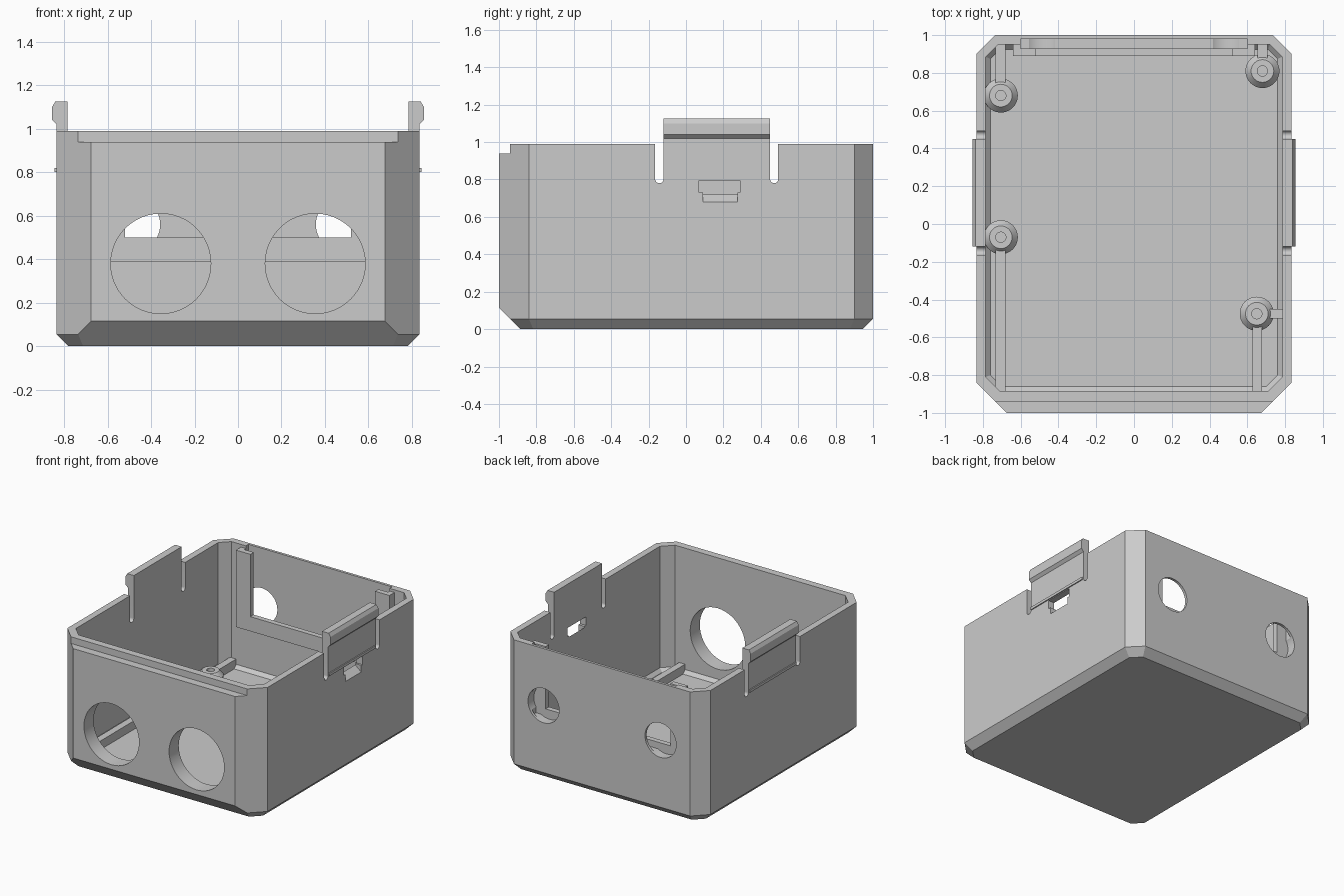
import bpy, bmesh, math
from mathutils import Vector, Matrix

if "Cube" in bpy.data.objects:
    bpy.data.objects.remove(bpy.data.objects["Cube"])

grey = bpy.data.materials.new("light_grey")
grey.diffuse_color = (0.6, 0.6, 0.6, 1)
grey.use_nodes = True
grey.node_tree.nodes["Principled BSDF"].inputs["Base Color"].default_value = grey.diffuse_color


def finish(name, bm):
    bmesh.ops.remove_doubles(bm, verts=bm.verts, dist=1e-5)
    bmesh.ops.recalc_face_normals(bm, faces=bm.faces)
    me = bpy.data.meshes.new(name)
    bm.to_mesh(me)
    bm.free()
    ob = bpy.data.objects.new(name, me)
    bpy.context.collection.objects.link(ob)
    me.materials.append(grey)
    return ob


def box(name, x0, x1, y0, y1, z0, z1):
    bm = bmesh.new()
    bmesh.ops.create_cube(bm, size=1)
    for v in bm.verts:
        v.co = ((x0 + x1) / 2 + v.co.x * (x1 - x0),
                (y0 + y1) / 2 + v.co.y * (y1 - y0),
                (z0 + z1) / 2 + v.co.z * (z1 - z0))
    return finish(name, bm)


def cylinder(name, centre, r, depth, axis):
    bm = bmesh.new()
    rot = Matrix.Rotation(math.pi / 2, 4, 'X' if axis == 'y' else 'Y')
    bmesh.ops.create_cone(bm, cap_ends=True, segments=48, radius1=r, radius2=r,
                          depth=depth, matrix=Matrix.Translation(centre) @ rot)
    return finish(name, bm)


def extrude_y(name, profile, y0, y1):
    """Solid from an x-z profile running along y."""
    bm = bmesh.new()
    f = bm.faces.new([bm.verts.new((x, y0, z)) for x, z in profile])
    g = bmesh.ops.extrude_face_region(bm, geom=[f])["geom"]
    bmesh.ops.translate(bm, vec=(0, y1 - y0, 0),
                        verts=[v for v in g if isinstance(v, bmesh.types.BMVert)])
    return finish(name, bm)


def bevelled_prism(name, outline, bevels, z0, z1):
    """Upright prism whose bottom edges are cut at 45 degrees."""
    bm = bmesh.new()
    f = bm.faces.new([bm.verts.new((x, y, z0)) for x, y in outline])
    g = bmesh.ops.extrude_face_region(bm, geom=[f])["geom"]
    bmesh.ops.translate(bm, vec=(0, 0, z1 - z0),
                        verts=[v for v in g if isinstance(v, bmesh.types.BMVert)])
    for i, h in enumerate(bevels):
        a, b = outline[i], outline[(i + 1) % len(outline)]
        n = Vector((b[1] - a[1], a[0] - b[0], 0)).normalized()
        cut = bmesh.ops.bisect_plane(bm, geom=bm.verts[:] + bm.edges[:] + bm.faces[:],
                                     dist=1e-6, plane_co=(a[0], a[1], z0 + h),
                                     plane_no=n - Vector((0, 0, 1)), clear_outer=True)
        edges = [e for e in cut["geom_cut"] if isinstance(e, bmesh.types.BMEdge)]
        bmesh.ops.edgenet_fill(bm, edges=edges)
    return finish(name, bm)


def combine(target, other, op):
    mod = target.modifiers.new("join", 'BOOLEAN')
    mod.operation, mod.solver, mod.object = op, 'EXACT', other
    dg = bpy.context.evaluated_depsgraph_get()
    dg.update()
    me = bpy.data.meshes.new_from_object(target.evaluated_get(dg))
    target.modifiers.clear()
    target.data = me
    bpy.data.objects.remove(other)


def cut(target, other):
    combine(target, other, 'DIFFERENCE')


def add(target, other):
    combine(target, other, 'UNION')


# Box shell with bevelled underside
outer = [(-.675, -1), (.675, -1), (.835, -.84), (.835, .9),
         (.735, 1), (-.735, 1), (-.835, .9), (-.835, -.84)]
inner = [(-.71, -.885), (.71, -.885), (.785, -.81), (.785, .885),
         (.72, .95), (-.72, .95), (-.785, .885), (-.785, -.81)]
shell = bevelled_prism("box_shell", outer, [.115] + [.055] * 7, 0, .99)
cut(shell, bevelled_prism("cavity", inner, [.025] * 8, .05, 1.2))

# Lid step along the front rim
cut(shell, box("step", -1, 1, -1.1, -.94, .94, 1.1))

# Panel holder on the inside of the back wall
holder = box("holder", -.64, .64, .89, .965, .39, .97)
cut(holder, box("opening", -.52, .52, .8, 1.1, .5, 1.2))
add(shell, holder)
cut(shell, box("panel_slot", -.6, .6, .93, .98, .45, 1.2))

# Snap clips on both sides
clip = [(.785, .9), (.835, .9), (.835, 1.02), (.855, 1.04), (.855, 1.1),
        (.84, 1.125), (.785, 1.125)]
for s in (-1, 1):
    add(shell, extrude_y("clip", [(s * x, z) for x, z in clip], -.12, .45))
    add(shell, box("clip_ridge", *sorted((s * .82, s * .843)), -.115, .44, .8, .82))
    # relief slots with round ends
    for y0, y1 in ((-.165, -.12), (.45, .493)):
        r = (y1 - y0) / 2
        cut(shell, box("slot", *sorted((s * .7, s * .95)), y0, y1, .78 + r, 1.3))
        cut(shell, cylinder("slot_end", (s * .825, y0 + r, .78 + r), r, .25, 'x'))

# Stepped window under the right clip
cut(shell, box("window", .7, .9, .07, .29, .73, .795))
cut(shell, extrude_y("window_sill", [(.78, .74), (.78, .725), (.835, .68),
                                     (.9, .68), (.9, .74)], .09, .275))

# Large front holes and small back holes
for s in (-1, 1):
    cut(shell, cylinder("front_hole", (s * .355, -.95, .38), .23, .3, 'y'))
    cut(shell, cylinder("back_hole", (s * .488, 1.03, .56), .13, .2, 'y'))

# Screw posts with tapered shoulders
parts = [shell]
profile = [(0, .09), (.027, .09), (.027, .13), (.06, .13), (.09, .095), (.09, .04), (0, .04)]
for i, (x, y) in enumerate([(-.705, .68), (-.705, -.07), (.68, .81), (.65, -.475)]):
    bm = bmesh.new()
    vs = [bm.verts.new((x + r, y, z)) for r, z in profile]
    es = [bm.edges.new(p) for p in zip(vs, vs[1:])]
    bmesh.ops.spin(bm, geom=vs + es, cent=(x, y, 0), axis=(0, 0, 1),
                   angle=math.tau, steps=40, use_duplicate=False)
    parts.append(finish(f"screw_post_{i + 1}", bm))

# Ribs tying the posts to the walls
ribs = [(-.732, -.68, .73, .955), (-.732, -.68, -.89, -.12), (.655, .707, .86, .955),
        (.627, .677, -.89, -.525), (.7, .79, -.5, -.45)]
for i, (x0, x1, y0, y1) in enumerate(ribs):
    parts.append(box(f"post_rib_{i + 1}", x0, x1, y0, y1, .045, .115))

# Smooth round surfaces, keep edges crisp
for ob in parts:
    bpy.ops.object.select_all(action='DESELECT')
    ob.select_set(True)
    bpy.context.view_layer.objects.active = ob
    bpy.ops.object.shade_smooth_by_angle(angle=math.radians(25))
